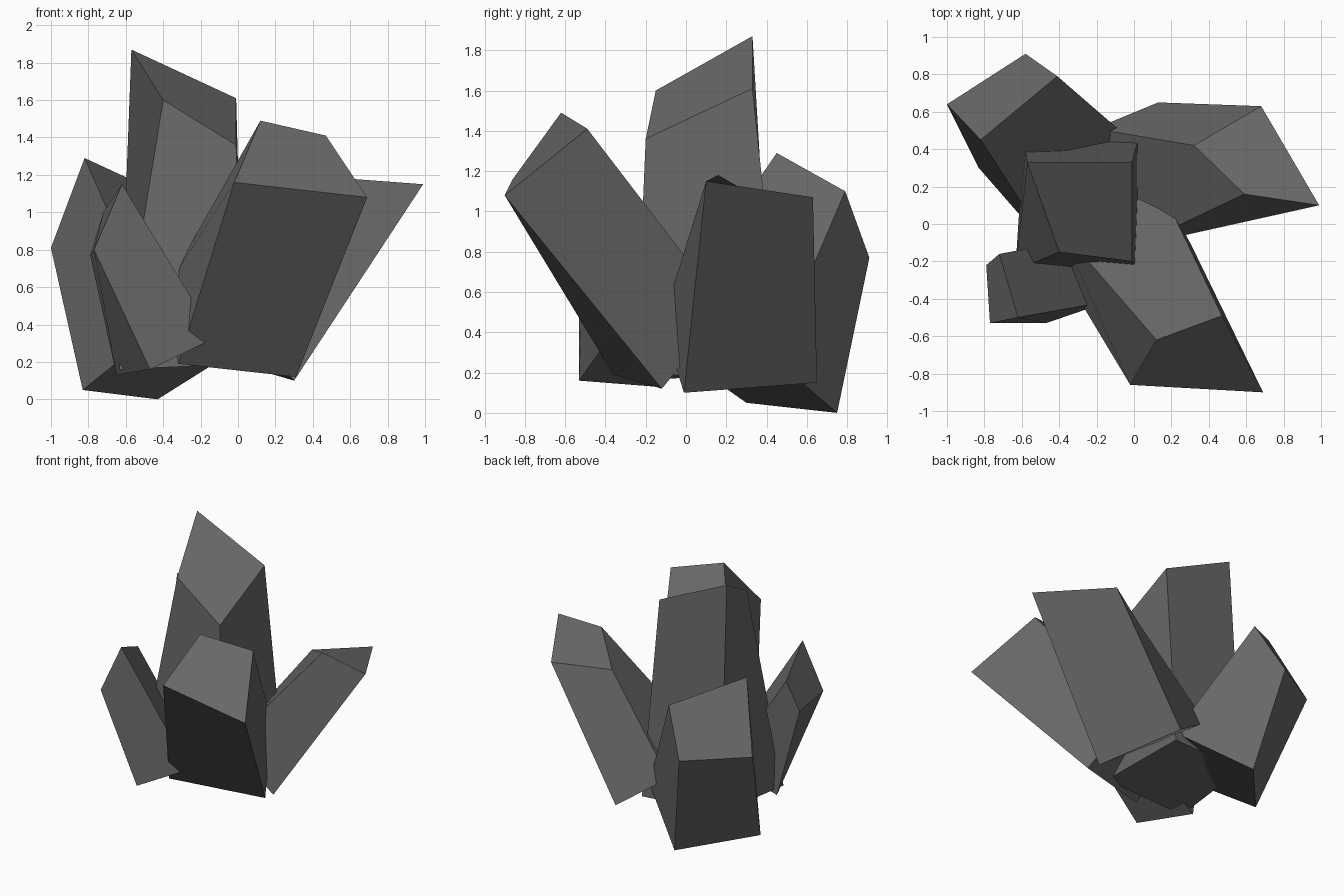
import bpy
import bmesh
from mathutils import Vector

# Remove the default object
default_object = bpy.data.objects.get("Cube")
if default_object:
    bpy.data.objects.remove(default_object, do_unlink=True)


def make_material(name, value):
    """One flat grey material."""
    material = bpy.data.materials.new(name)
    material.use_nodes = True
    colour = (value, value, value, 1)
    material.diffuse_color = colour
    shader = next(node for node in material.node_tree.nodes if node.type == "BSDF_PRINCIPLED")
    shader.inputs["Base Color"].default_value = colour
    return material


stone = make_material("dark_grey_stone", 0.14)


def make_crystal(name, foot, tip):
    """Tapered four-sided shard: a slanted foot ring joined to a cut tip ring."""
    bm = bmesh.new()
    foot_ring = [bm.verts.new(Vector(corner)) for corner in foot]
    tip_ring = [bm.verts.new(Vector(corner)) for corner in tip]

    # Cut ends, then one flat facet for each side
    bm.faces.new(foot_ring)
    bm.faces.new(tip_ring)
    for side in range(len(foot_ring)):
        after = (side + 1) % len(foot_ring)
        bm.faces.new((foot_ring[side], foot_ring[after], tip_ring[after], tip_ring[side]))
    bmesh.ops.recalc_face_normals(bm, faces=bm.faces[:])

    mesh = bpy.data.meshes.new(name)
    bm.to_mesh(mesh)
    bm.free()
    mesh.materials.append(stone)
    crystal = bpy.data.objects.new(name, mesh)
    bpy.context.scene.collection.objects.link(crystal)
    return crystal


# Tall upright shard in the middle
make_crystal(
    "centre_crystal",
    foot=[(-.59, .43, .2), (.03, .48, .18), (.03, -.25, .19), (-.635, -.25, .16)],
    tip=[(-.57, .33, 1.87), (-.01, .33, 1.61), (-.01, -.2, 1.36), (-.4, -.15, 1.6)],
)

# Broad shard leaning forward
make_crystal(
    "front_crystal",
    foot=[(-.32, -.36, .19), (.31, -.12, .12), (.14, .2, .51), (-.4, -.02, .57)],
    tip=[(-.02, -.86, 1.16), (.69, -.9, 1.08), (.47, -.49, 1.41), (.12, -.62, 1.49)],
)

# Wide shard leaning out to the left
make_crystal(
    "left_crystal",
    foot=[(.3, -.01, .1), (.13, .65, .15), (-.21, .51, .39), (0, -.12, .445)],
    tip=[(.99, .1, 1.15), (.68, .63, 1.07), (.32, .42, 1.03), (.59, .16, 1.18)],
)

# Short shard at the back, reaching the ground
make_crystal(
    "back_crystal",
    foot=[(-.83, .3, .05), (-.42, -.17, .38), (0, .435, .27), (-.43, .75, 0)],
    tip=[(-1, .64, .81), (-.82, .45, 1.29), (-.41, .79, 1.1), (-.58, .91, .77)],
)

# Thin shard on the right
make_crystal(
    "right_crystal",
    foot=[(-.47, -.53, .16), (-.12, -.41, .33), (-.29, -.08, .29), (-.65, -.15, .13)],
    tip=[(-.77, -.53, .8), (-.62, -.5, 1.15), (-.72, -.16, 1), (-.79, -.22, .77)],
)
